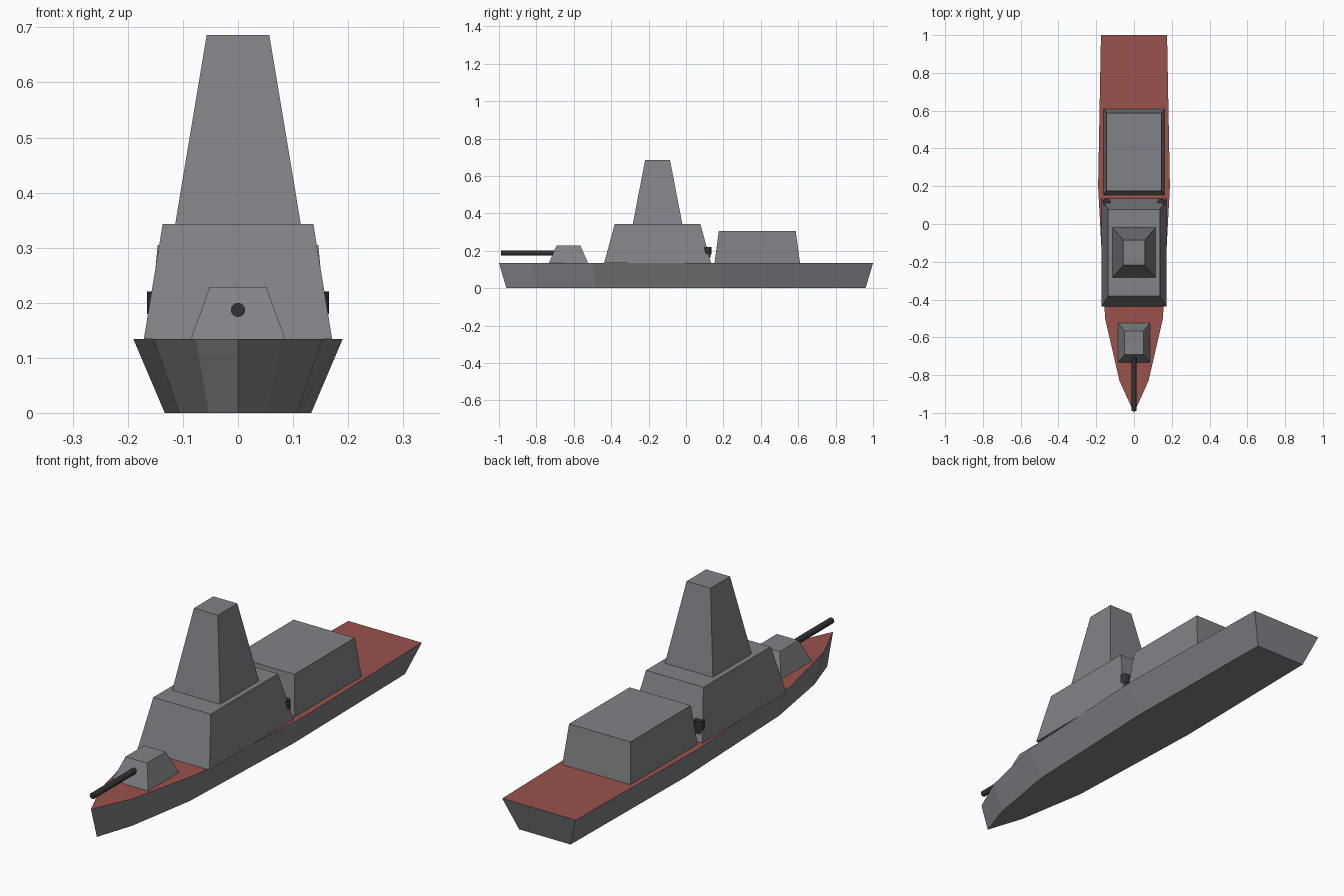
import bpy, bmesh, math
from mathutils import Matrix, Vector

if "Cube" in bpy.data.objects:
    bpy.data.objects.remove(bpy.data.objects["Cube"])


def material(name, rgb):
    m = bpy.data.materials.new(name)
    m.diffuse_color = (*rgb, 1)
    m.use_nodes = True
    m.node_tree.nodes["Principled BSDF"].inputs["Base Color"].default_value = m.diffuse_color
    return m


GREY = material("ship grey", (0.216, 0.223, 0.238))
RED = material("deck red", (0.32, 0.084, 0.068))
DARK = material("gun metal", (0.032, 0.032, 0.035))
DECK_Z = 0.134


def finish(name, bm, *mats):
    bmesh.ops.recalc_face_normals(bm, faces=bm.faces[:])
    me = bpy.data.meshes.new(name)
    bm.to_mesh(me)
    bm.free()
    for m in mats:
        me.materials.append(m)
    ob = bpy.data.objects.new(name, me)
    bpy.context.collection.objects.link(ob)
    return ob


def loft(name, lower, upper, *mats):
    """Closed solid between two matching rings."""
    bm = bmesh.new()
    a = [bm.verts.new(p) for p in lower]
    b = [bm.verts.new(p) for p in upper]
    n = len(a)
    for i in range(n):
        j = (i + 1) % n
        bm.faces.new((a[i], a[j], b[j], b[i]))
    bm.faces.new(a[::-1])
    top = bm.faces.new(b)
    top.material_index = len(mats) - 1
    return finish(name, bm, *mats)


def frustum(name, cy, hx, hy, z0, z1, taper):
    """Box whose top is scaled by taper."""
    def ring(s, z):
        return [(sx * hx * s, cy + sy * hy * s, z)
                for sx, sy in ((-1, -1), (1, -1), (1, 1), (-1, 1))]
    return loft(name, ring(1, z0), ring(taper, z1), GREY)


def cylinder(name, p0, p1, r, sides=12):
    p0, p1 = Vector(p0), Vector(p1)
    d = p1 - p0
    bm = bmesh.new()
    rot = Vector((0, 0, 1)).rotation_difference(d).to_matrix().to_4x4()
    bmesh.ops.create_cone(bm, cap_ends=True, segments=sides, radius1=r, radius2=r,
                          depth=d.length,
                          matrix=Matrix.Translation((p0 + p1) / 2) @ rot)
    return finish(name, bm, DARK)


# Hull: deck outline mirrored, narrowed toward the keel; top face is the red deck
half = [(0.077, -0.83), (0.153, -0.5), (0.19, 0.2), (0.175, 1.0)]
outline = [(0, -1.0)] + half + [(-x, y) for x, y in reversed(half)]
loft("hull", [(x * 0.7, y * 0.96, 0) for x, y in outline],
     [(x, y, DECK_Z) for x, y in outline], GREY, RED)

# Superstructure blocks
frustum("bridge_house", -0.152, 0.171, 0.286, DECK_Z, 0.343, 0.8)
frustum("bridge_tower", -0.152, 0.114, 0.1325, 0.343, 0.686, 0.5)
frustum("rear_house", 0.381, 0.162, 0.2285, DECK_Z, 0.305, 0.9)

# Front turret and its gun
frustum("gun_turret", -0.6285, 0.0855, 0.105, DECK_Z, 0.229, 0.6)
cylinder("gun_barrel", (0, -0.62, 0.187), (0, -0.99, 0.187), 0.013)

# Small side mounts at the rear corners of the bridge house
for side, s in (("left", -1), ("right", 1)):
    x, y = s * 0.144, 0.114
    cylinder(side + "_mount_cap", (x, y, 0.18), (x, y, 0.22), 0.021)
    cylinder(side + "_mount_stem", (x, y, 0.165), (x, y, 0.18), 0.017)
